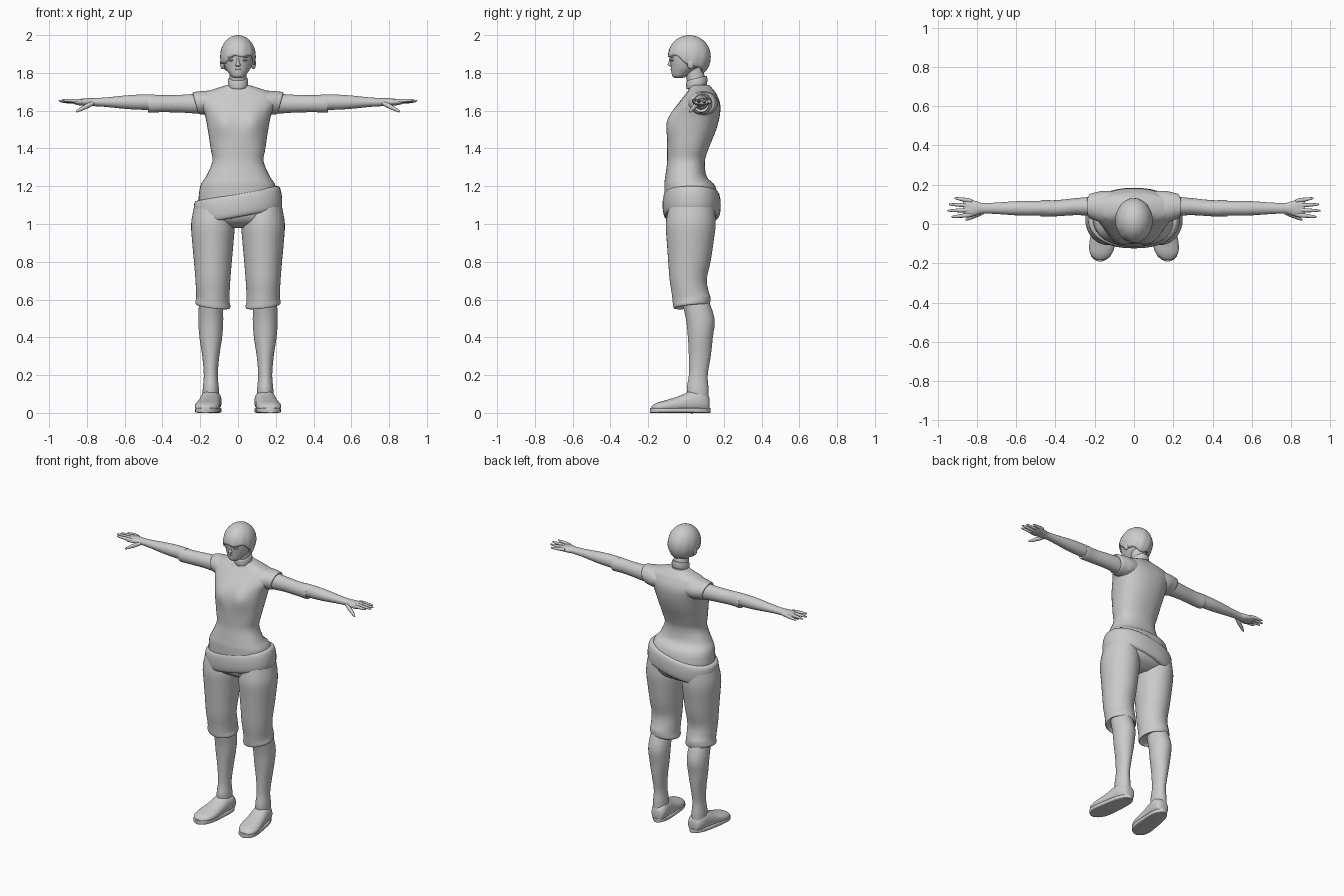
import bpy, bmesh, math
from mathutils import Vector

if "Cube" in bpy.data.objects:
    bpy.data.objects.remove(bpy.data.objects["Cube"], do_unlink=True)

SHADE = 0.6
grey = bpy.data.materials.new("plain grey")
grey.use_nodes = True
grey.diffuse_color = (SHADE, SHADE, SHADE, 1)
grey.node_tree.nodes["Principled BSDF"].inputs["Base Color"].default_value = grey.diffuse_color


def finish(name, bm):
    """Turn a bmesh into a smooth shaded object."""
    bmesh.ops.recalc_face_normals(bm, faces=bm.faces)
    mesh = bpy.data.meshes.new(name)
    bm.to_mesh(mesh)
    bm.free()
    mesh.materials.append(grey)
    body_part = bpy.data.objects.new(name, mesh)
    bpy.context.collection.objects.link(body_part)
    bpy.ops.object.select_all(action='DESELECT')
    body_part.select_set(True)
    bpy.context.view_layer.objects.active = body_part
    bpy.ops.object.shade_smooth_by_angle(angle=math.radians(50))
    return body_part


def spline(rows, steps):
    """Smooth a list of ring rows with a Catmull-Rom curve."""
    rows = [Vector(row) for row in rows]
    padded = [rows[0]] + rows + [rows[-1]]
    result = []
    for before, start, end, after in zip(padded, padded[1:], padded[2:], padded[3:]):
        leaving, arriving = (end - before) / 2, (after - start) / 2
        for step in range(steps):
            t = step / steps
            ease = t * t * (3 - 2 * t)
            result.append(start.lerp(end, ease) + leaving * t * (1 - t) ** 2
                          - arriving * t * t * (1 - t))
    return result + [rows[-1]]


def loft(name, axis, rows, at=0, side=1, power=2, steps=4, sides=40, warp=None):
    """Skin rings along an axis; row = position, offset, two radii."""
    bm = bmesh.new()
    rings = []
    for position, offset, radius_a, radius_b in spline(rows, steps):
        ring = []
        for k in range(sides):
            angle = math.tau * k / sides
            c, s = math.cos(angle), math.sin(angle)
            a = radius_a * math.copysign(abs(c) ** (2 / power), c)
            b = radius_b * math.copysign(abs(s) ** (2 / power), s)
            if axis == 'X':
                point = Vector((position, offset + a, at + b))
            elif axis == 'Y':
                point = Vector((at + a, position, offset + b))
            else:
                point = Vector((at + a, offset + b, position))
            if warp:
                warp(point)
            point.x *= side
            ring.append(bm.verts.new(point))
        rings.append(ring)
    for low, high in zip(rings, rings[1:]):
        for k in range(sides):
            bm.faces.new((low[k - 1], low[k], high[k], high[k - 1]))
    bm.faces.new(rings[0])
    bm.faces.new(rings[-1])
    return finish(name, bm)


def band(name, z, y, radius_x, radius_y, height, bulge, power, warp):
    """A rolled band whose section is a rounded half oval."""
    rows = []
    for k in range(13):
        angle = math.pi * (k / 12 - 0.5)
        out = bulge * math.sqrt(math.cos(angle)) if 0 < k < 12 else 0
        rows.append((z + height / 2 * math.sin(angle), y, radius_x + out, radius_y + out))
    return loft(name, 'Z', rows, power=power, steps=1, warp=warp)


def ellipsoid(name, centre, radii):
    bm = bmesh.new()
    bmesh.ops.create_uvsphere(bm, u_segments=20, v_segments=12, radius=1)
    bmesh.ops.scale(bm, vec=radii, verts=bm.verts)
    bmesh.ops.translate(bm, vec=centre, verts=bm.verts)
    return finish(name, bm)


def digit(name, root, tip, thickness):
    """A tapered finger with a round tip."""
    root, tip = Vector(root), Vector(tip)
    bm = bmesh.new()
    bmesh.ops.create_uvsphere(bm, u_segments=12, v_segments=12, radius=1)
    turn = (tip - root).to_track_quat('Z', 'Y')
    for vert in bm.verts:
        along = vert.co.z
        taper = thickness * (1 - 0.3 * along) * max(1 - along ** 2, 0) ** -0.25 if abs(along) < 0.99 else 0
        local = Vector((vert.co.x * taper, vert.co.y * taper, along * (tip - root).length / 2))
        vert.co = turn @ local + (root + tip) / 2
    return finish(name, bm)


# Shape rules that bend the lofts
def chest(v):
    if v.y < 0:
        across, up = (abs(v.x) - 0.08) / 0.045, (v.z - 1.54) / 0.06
        v.y -= 0.018 * math.exp(-across ** 2 - up ** 2)


def slant(v):
    v.z += 0.18 * v.x
    v.x -= 0.1 * (v.z - 1.1)


def collar_tilt(v):
    v.z += 0.25 * (v.y - 0.06)


def sleeve_cut(v):
    if v.x > 0.17:
        v.x += 0.28 * (v.z - 1.64)


def hem_cut(v):
    if v.z < 0.62:
        v.z += 0.12 * (v.x - 0.14) + 0.1 * (v.y - 0.03)


def toe_out(v):
    v.x -= 0.12 * (v.y - 0.08)


# Shirt and rolled sash
loft("shirt", 'Z', [
    (0.98, .03, .1, .06), (1.02, .03, .2, .12), (1.1, .03, .21, .14), (1.2, .02, .2, .135),
    (1.25, 0, .17, .11), (1.33, 0, .136, .1), (1.4, .01, .145, .11), (1.5, .03, .16, .13),
    (1.58, .05, .176, .13), (1.64, .07, .2, .11), (1.69, .08, .186, .08),
    (1.71, .08, .14, .066), (1.735, .075, .06, .05)], power=2.3, warp=chest)
band("hip_sash", 1.1, .03, .21, .127, .125, .027, 2.3, slant)

# Neck and choker
loft("neck", 'Z', [(1.68, .07, .1, .07), (1.71, .07, .065, .058), (1.74, .06, .048, .05),
                   (1.84, .035, .045, .05)])
band("choker", 1.75, .057, .046, .048, .045, .008, 2, collar_tilt)

# Head and face
loft("head", 'Z', [
    (1.772, -.04, .012, .014), (1.78, -.034, .034, .036), (1.8, -.02, .05, .057),
    (1.83, 0, .069, .08), (1.87, .008, .08, .093), (1.92, .012, .082, .098),
    (1.96, .015, .06, .075), (1.98, .015, .02, .03)])
loft("nose", 'Z', [(1.833, -.075, .009, .008), (1.842, -.083, .013, .014),
                   (1.858, -.081, .008, .011), (1.885, -.078, .006, .008)], sides=12)
ellipsoid("upper_lip", (0, -.071, 1.818), (.02, .011, .005))
ellipsoid("lower_lip", (0, -.067, 1.81), (.016, .011, .005))

# Short swept hair as a cap whose edge drops towards the back
COLUMNS, ROWS = 60, 14
bm = bmesh.new()
crown = bm.verts.new((0, .018, 2))
columns = []
for k in range(COLUMNS):
    phi = math.tau * k / COLUMNS
    front, sideways = math.cos(phi), math.sin(phi)
    edge = 112 - 24 * front + 5 * math.sin(5 * phi) - 12 * max(front, 0) * sideways
    column = []
    for row in range(1, ROWS + 1):
        fall = row / ROWS
        theta = math.radians(edge) * fall
        lock = 1 + 0.012 * math.sin(12 * phi + 3 * theta) * fall
        reach = math.sin(theta) * lock
        column.append(bm.verts.new((.095 * reach * sideways, .018 - .114 * reach * front,
                                    1.885 + .115 * math.cos(theta))))
    columns.append(column)
for k in range(COLUMNS):
    left, right = columns[k - 1], columns[k]
    bm.faces.new((crown, left[0], right[0]))
    for row in range(1, ROWS):
        bm.faces.new((left[row - 1], left[row], right[row], right[row - 1]))
shell = finish("hair", bm).modifiers.new("thickness", 'SOLIDIFY')
shell.thickness = 0.014

for side, word in ((1, "left"), (-1, "right")):
    ellipsoid(word + "_eye", (side * .034, -.071, 1.867), (.015, .011, .006))
    ellipsoid(word + "_brow", (side * .036, -.073, 1.885), (.02, .011, .004))
    ellipsoid(word + "_ear", (side * .082, .025, 1.85), (.013, .02, .03))

    # Arms: capped shoulder, long sleeve, forearm with palm
    loft(word + "_shoulder_cap", 'X', [
        (.09, .08, .085, .06), (.15, .085, .084, .066), (.2, .09, .07, .061),
        (.224, .09, .061, .057), (.222, .09, .045, .045)], 1.64, side, warp=sleeve_cut)
    loft(word + "_sleeve", 'X', [
        (.15, .09, .05, .052), (.22, .09, .048, .052), (.3, .088, .043, .047),
        (.4, .08, .041, .045), (.47, .08, .042, .047), (.473, .08, .034, .038)], 1.637, side)
    loft(word + "_forearm", 'X', [
        (.44, .08, .037, .04), (.52, .08, .038, .04), (.6, .08, .036, .035),
        (.7, .08, .029, .025), (.77, .08, .027, .021), (.8, .08, .035, .021),
        (.845, .08, .047, .016), (.87, .08, .04, .01)], 1.645, side)

    # Fingers fan out from the palm
    for i, reach in enumerate((.93, .95, .943, .915)):
        fan = i - 1.5
        digit(f"{word}_finger_{i + 1}", (side * .82, .082 + .023 * fan, 1.65),
              (side * reach, .084 + .032 * fan, 1.656 - .004 * i), .01)
    digit(word + "_thumb", (side * .76, .066, 1.645), (side * .858, .02, 1.594), .012)

    # Trousers ending in a loose cuff
    loft(word + "_trouser_leg", 'Z', [
        (.575, .03, .07, .08), (.563, .03, .086, .092), (.575, .03, .093, .098),
        (.61, .028, .088, .1), (.7, .012, .092, .098), (.8, .018, .1, .112),
        (.9, .022, .109, .123), (1, .025, .115, .132), (1.09, .03, .1, .12)],
        .133, side, warp=hem_cut)

    # Calf and ankle
    loft(word + "_lower_leg", 'Z', [
        (.04, .07, .04, .05), (.12, .062, .043, .058), (.2, .065, .037, .05),
        (.3, .073, .045, .058), (.4, .076, .06, .066), (.5, .075, .066, .076),
        (.62, .04, .06, .07)], .144, side)

    # Shoe upper and flat sole
    loft(word + "_shoe", 'Y', [
        (.125, .045, .02, .03), (.115, .05, .04, .045), (.08, .06, .053, .06),
        (.03, .058, .056, .06), (-.03, .046, .06, .046), (-.1, .036, .066, .033),
        (-.15, .03, .056, .025), (-.178, .025, .028, .014), (-.183, .024, .01, .006)],
        .14, side, 2.2, warp=toe_out)
    sole = []
    for k in range(17):
        along = math.cos(math.pi * k / 16)
        width = (.062 - .008 * along) * max(1 - along ** 4, .02) ** 0.5
        sole.append((.16 * along - .03, .013, width, .013))
    loft(word + "_sole", 'Y', sole, .14, side, 6, steps=1, warp=toe_out)
